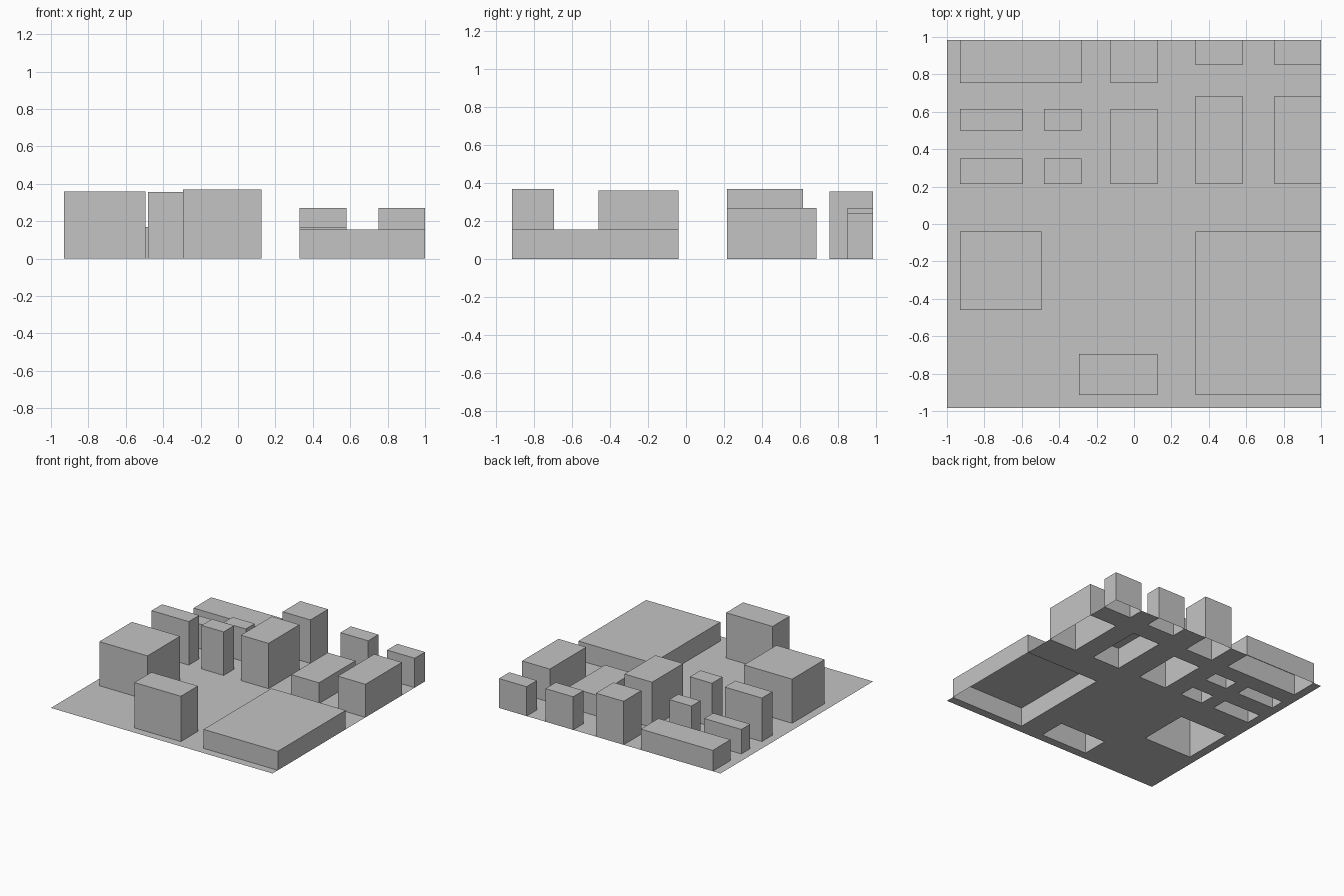
import bpy, bmesh

cube = bpy.data.objects.get("Cube")
if cube:
    bpy.data.objects.remove(cube, do_unlink=True)

# One plain grey for everything
grey = bpy.data.materials.new("light grey")
grey.use_nodes = True
COLOUR = (0.55, 0.55, 0.55, 1)
grey.diffuse_color = COLOUR
grey.node_tree.nodes["Principled BSDF"].inputs["Base Color"].default_value = COLOUR

EDGE = 0.983  # half depth of the site

# Footprints and heights: x0, x1, y0, y1, height
BLOCKS = {
    "back_long_block": (-0.93, -0.28, 0.755, EDGE, 0.17),
    "back_middle_tower": (-0.125, 0.125, 0.755, EDGE, 0.355),
    "back_small_block": (0.33, 0.58, 0.85, EDGE, 0.27),
    "back_corner_block": (0.75, 1, 0.85, EDGE, 0.24),
    "low_row_house": (-0.93, -0.595, 0.5, 0.615, 0.2),
    "small_row_house": (-0.48, -0.28, 0.5, 0.615, 0.27),
    "wide_row_tower": (-0.93, -0.595, 0.215, 0.35, 0.355),
    "slim_row_tower": (-0.48, -0.28, 0.215, 0.35, 0.355),
    "central_tower": (-0.125, 0.125, 0.215, 0.615, 0.37),
    "low_slab": (0.33, 0.58, 0.215, 0.685, 0.17),
    "side_slab": (0.75, 1, 0.215, 0.685, 0.27),
    "square_block": (-0.93, -0.495, -0.46, -0.04, 0.36),
    "front_tower": (-0.295, 0.125, -0.915, -0.695, 0.37),
    "large_hall": (0.33, 1, -0.915, -0.04, 0.155),
}


def finish(bm, name):
    mesh = bpy.data.meshes.new(name)
    bm.to_mesh(mesh)
    bm.free()
    mesh.materials.append(grey)
    bpy.context.collection.objects.link(bpy.data.objects.new(name, mesh))


def rectangle(bm, x0, x1, y0, y1, z=0):
    corners = ((x0, y0), (x1, y0), (x1, y1), (x0, y1))
    return bm.faces.new([bm.verts.new((x, y, z)) for x, y in corners])


# Buildings: walls and roof, open underneath
for name, (x0, x1, y0, y1, height) in BLOCKS.items():
    bm = bmesh.new()
    roof = rectangle(bm, x0, x1, y0, y1, height)
    walls = bmesh.ops.extrude_edge_only(bm, edges=list(roof.edges))
    for v in walls["geom"]:
        if isinstance(v, bmesh.types.BMVert):
            v.co.z = 0
    bmesh.ops.recalc_face_normals(bm, faces=bm.faces)
    if roof.normal.z < 0:
        bmesh.ops.reverse_faces(bm, faces=bm.faces)
    finish(bm, name)

# Ground sheet: sliced along the footprints, then opened under each building
bm = bmesh.new()
rectangle(bm, -1, 1, -EDGE, EDGE)
for axis, normal in ((0, (1, 0, 0)), (1, (0, 1, 0))):
    cuts = {b[2 * axis + i] for b in BLOCKS.values() for i in (0, 1)}
    for cut in sorted(cuts - {1, EDGE}):
        bmesh.ops.bisect_plane(bm, geom=bm.verts[:] + bm.edges[:] + bm.faces[:],
                               plane_co=[cut * n for n in normal], plane_no=normal)


def covered(face):
    c = face.calc_center_median()
    return any(b[0] < c.x < b[1] and b[2] < c.y < b[3] for b in BLOCKS.values())


bmesh.ops.delete(bm, geom=[f for f in bm.faces if covered(f)], context="FACES")
finish(bm, "ground_sheet")
